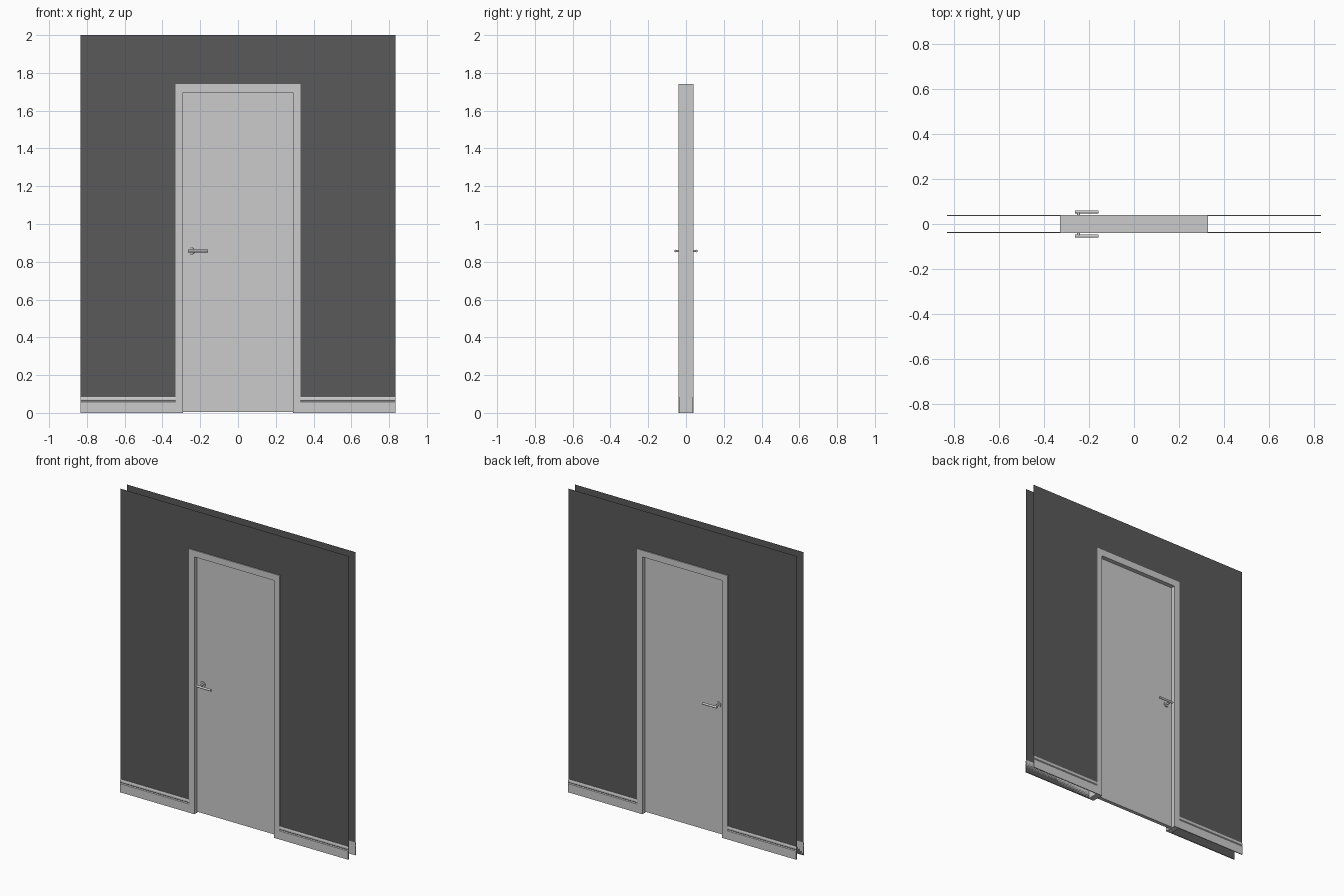
import bpy, bmesh, math
from mathutils import Vector

if "Cube" in bpy.data.objects:
    bpy.data.objects.remove(bpy.data.objects["Cube"])

W, OPEN, TOP = 0.833, 0.33, 1.74      # wall half width, frame half width, frame top
IN_X, IN_Z = 0.29, 1.697              # inner edge of the frame
WALL_Y, FRAME_Y, LEAF_Y = 0.035, 0.041, 0.012

dark = bpy.data.materials.new("dark_wall_paint")
dark.diffuse_color = (0.1, 0.1, 0.1, 1)
dark.use_nodes = True
dark.node_tree.nodes["Principled BSDF"].inputs["Base Color"].default_value = dark.diffuse_color


def make(name, bm, mat=None, normals=True):
    if normals:
        bmesh.ops.recalc_face_normals(bm, faces=bm.faces[:])
    me = bpy.data.meshes.new(name)
    bm.to_mesh(me)
    bm.free()
    ob = bpy.data.objects.new(name, me)
    bpy.context.collection.objects.link(ob)
    if mat:
        me.materials.append(mat)
    return ob


def prism(name, pts, offset, mat=None):
    """Extrude a closed outline along an offset; no offset gives a flat sheet."""
    bm = bmesh.new()
    face = bm.faces.new([bm.verts.new(p) for p in pts])
    if offset:
        r = bmesh.ops.extrude_face_region(bm, geom=[face], use_keep_orig=True)
        moved = [v for v in r["geom"] if isinstance(v, bmesh.types.BMVert)]
        bmesh.ops.translate(bm, verts=moved, vec=offset)
    return make(name, bm, mat, bool(offset))


def rod(name, a, b, radius, bevel=0.0):
    a, b = Vector(a), Vector(b)
    bpy.ops.mesh.primitive_cylinder_add(vertices=24, radius=radius,
                                        depth=(b - a).length, location=(a + b) / 2)
    ob = bpy.context.object
    ob.name = name
    ob.rotation_euler = (b - a).to_track_quat('Z', 'Y').to_euler()
    if bevel:
        m = ob.modifiers.new("edge", 'BEVEL')
        m.width, m.segments = bevel, 2
    bpy.ops.object.shade_smooth_by_angle(angle=math.radians(35))


def arch(x0, z0, x1, z1, y):
    """Outline of an upside-down U: outer half width/top, inner half width/top."""
    return [(-x0, y, 0), (-x1, y, 0), (-x1, y, z1), (x1, y, z1),
            (x1, y, 0), (x0, y, 0), (x0, y, z0), (-x0, y, z0)]


# Door frame
prism("door_frame", arch(OPEN, TOP, IN_X, IN_Z, -FRAME_Y), (0, 2 * FRAME_Y, 0))

# Door leaf with a small gap at the floor
leaf = [(-IN_X, -LEAF_Y, 0.006), (IN_X, -LEAF_Y, 0.006),
        (IN_X, -LEAF_Y, IN_Z), (-IN_X, -LEAF_Y, IN_Z)]
prism("door_leaf", leaf, (0, 2 * LEAF_Y, 0))

# Skirting profile: (distance out from the wall, height)
skirt = [(0, 0), (0.006, 0), (0.006, 0.057), (0.002, 0.062), (0.005, 0.066),
         (0.005, 0.076), (0.002, 0.085), (0, 0.085)]

for s, side in ((-1, "front"), (1, "back")):
    # Wall sheet with the door opening
    pts = arch(W, 2.0, OPEN, TOP, s * WALL_Y)
    prism(f"wall_{side}", pts if s < 0 else pts[::-1], None, dark)

    # Skirting boards either side of the door
    for x, lr in ((-W, "left"), (OPEN, "right")):
        prism(f"skirting_{side}_{lr}", [(x, s * (WALL_Y + d), z) for d, z in skirt],
              (W - OPEN, 0, 0))

    # Lever handle: rose, neck and grip
    hx, hz = -0.247, 0.857
    rod(f"handle_rose_{side}", (hx, s * LEAF_Y, hz), (hx, s * 0.018, hz), 0.018, 0.001)
    rod(f"handle_neck_{side}", (hx, s * 0.016, hz), (hx, s * 0.054, hz), 0.0065)
    rod(f"handle_grip_{side}", (-0.264, s * 0.054, hz), (-0.158, s * 0.054, hz), 0.007, 0.001)
